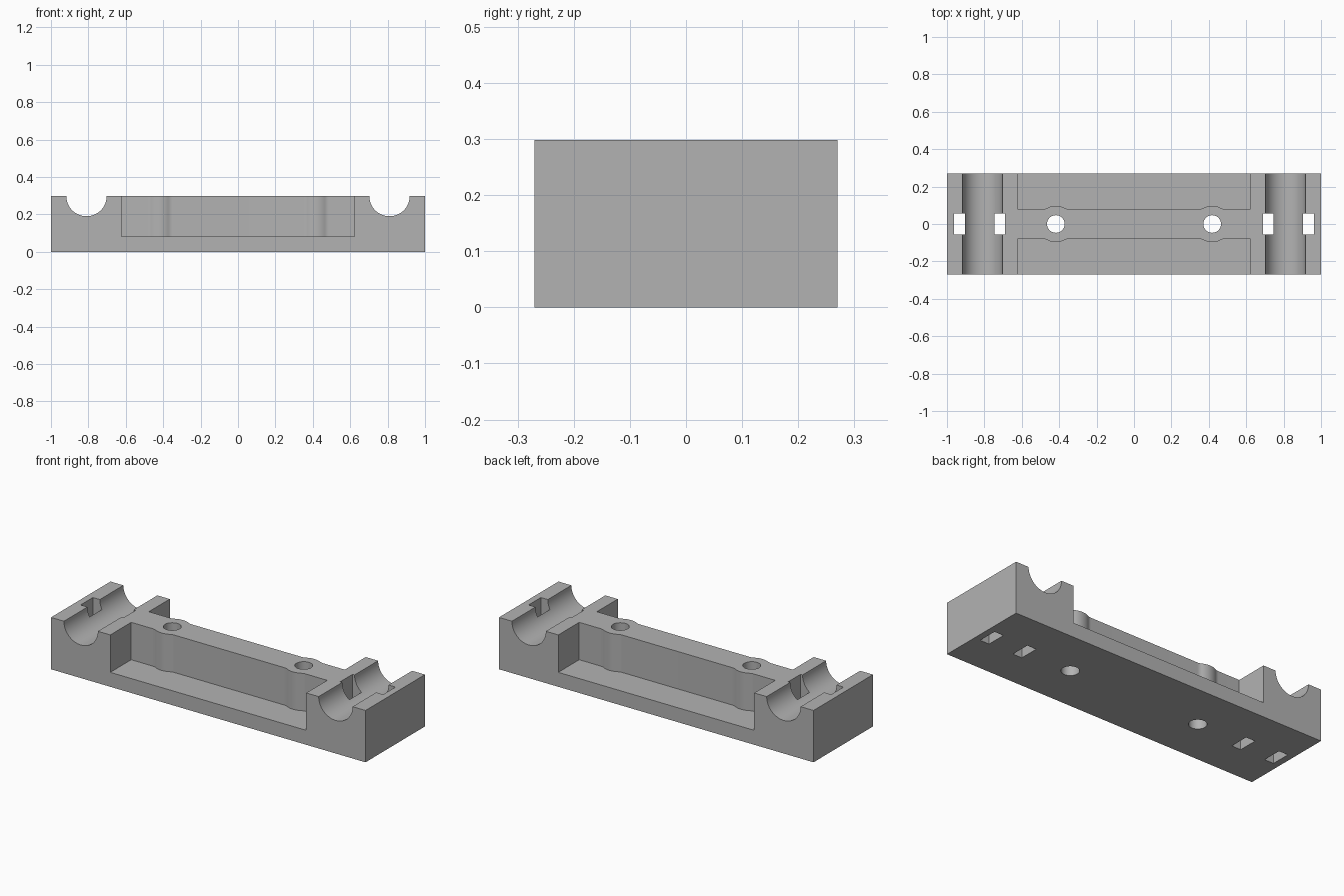
import bpy, bmesh, math
from mathutils import Vector

cube = bpy.data.objects.get("Cube")
if cube:
    bpy.data.objects.remove(cube, do_unlink=True)

HALF_Y, HEIGHT = 0.27, 0.298
GROOVE_X, GROOVE_R = 0.81, 0.108
HOLE_X, HOLE_R = 0.418, 0.047
POCKET_X, FLOOR_Z = 0.623, 0.083
WEB_Y, BOSS_R, FILLET_R = 0.08, 0.097, 0.05

gray = bpy.data.materials.new("plain gray")
gray.use_nodes = True
gray.diffuse_color = (0.45, 0.45, 0.45, 1)
gray.node_tree.nodes["Principled BSDF"].inputs["Base Color"].default_value = gray.diffuse_color


def prism(name, outline, axis, start, end):
    """Extrude a closed 2D outline along y (outline in x, z) or z (outline in x, y)."""
    bm = bmesh.new()
    place = (lambda a, b: (a, start, b)) if axis == "y" else (lambda a, b: (a, b, start))
    face = bm.faces.new([bm.verts.new(place(a, b)) for a, b in outline])
    moved = bmesh.ops.extrude_face_region(bm, geom=[face])["geom"]
    step = Vector((0, end - start, 0)) if axis == "y" else Vector((0, 0, end - start))
    bmesh.ops.translate(bm, vec=step, verts=[v for v in moved if isinstance(v, bmesh.types.BMVert)])
    bmesh.ops.recalc_face_normals(bm, faces=bm.faces)
    mesh = bpy.data.meshes.new(name)
    bm.to_mesh(mesh)
    bm.free()
    mesh.materials.append(gray)
    obj = bpy.data.objects.new(name, mesh)
    bpy.context.collection.objects.link(obj)
    return obj


def arc(cx, cy, r, a0, a1, n):
    return [(cx + r * math.cos(a0 + (a1 - a0) * i / n),
             cy + r * math.sin(a0 + (a1 - a0) * i / n)) for i in range(n + 1)]


def circle(cx, cy, r, n):
    return arc(cx, cy, r, 0, math.tau, n)[:-1]


def rectangle(x0, x1, y0, y1):
    return [(x0, y0), (x1, y0), (x1, y1), (x0, y1)]


def boss_bulge(cx):
    """Wall of the web swelling around a bolt hole, blended with fillets."""
    reach = math.sqrt((BOSS_R + FILLET_R) ** 2 - (WEB_Y + FILLET_R) ** 2)
    lean = math.atan2(WEB_Y + FILLET_R, reach)
    fy, down = WEB_Y + FILLET_R, -math.pi / 2
    left = arc(cx - reach, fy, FILLET_R, down, -lean, 6)
    top = arc(cx, 0, BOSS_R, math.pi - lean, lean, 12)
    right = arc(cx + reach, fy, FILLET_R, lean - math.pi, down, 6)
    return left + top[1:-1] + right


# Solid block with two rod grooves along its depth
profile = [(-1, 0), (1, 0), (1, HEIGHT)]
for side in (1, -1):
    profile += arc(side * GROOVE_X, HEIGHT, GROOVE_R, 0, -math.pi, 40)
profile.append((-1, HEIGHT))
body = prism("clamp_block", profile, "y", -HALF_Y, HALF_Y)

cutters = []

# Open pockets at front and back, leaving a web with bolt bosses
wall = [(-POCKET_X, WEB_Y)] + boss_bulge(-HOLE_X) + boss_bulge(HOLE_X) + [(POCKET_X, WEB_Y)]
for side in (1, -1):
    outline = [(x, side * y) for x, y in wall]
    outline += [(POCKET_X, side * 0.4), (-POCKET_X, side * 0.4)]
    cutters.append(prism("pocket_cutter", outline, "z", FLOOR_Z, 0.5))

# Bolt holes and strap slots on both sides
for side in (1, -1):
    cutters.append(prism("bolt_hole_cutter", circle(side * HOLE_X, 0, HOLE_R, 40), "z", -0.1, 0.5))
    for x in (0.718, 0.933):
        x *= side
        cutters.append(prism("slot_cutter", rectangle(x - 0.029, x + 0.029, -0.056, 0.056), "z", -0.1, 0.5))

bpy.ops.object.select_all(action="DESELECT")
bpy.context.view_layer.objects.active = body
body.select_set(True)
for cutter in cutters:
    cutter.hide_render = True
    cut = body.modifiers.new("cut", "BOOLEAN")
    cut.operation = "DIFFERENCE"
    cut.solver = "EXACT"
    cut.object = cutter
    bpy.ops.object.modifier_apply(modifier=cut.name)
    bpy.data.objects.remove(cutter, do_unlink=True)

bpy.ops.object.shade_smooth_by_angle(angle=math.radians(30))
